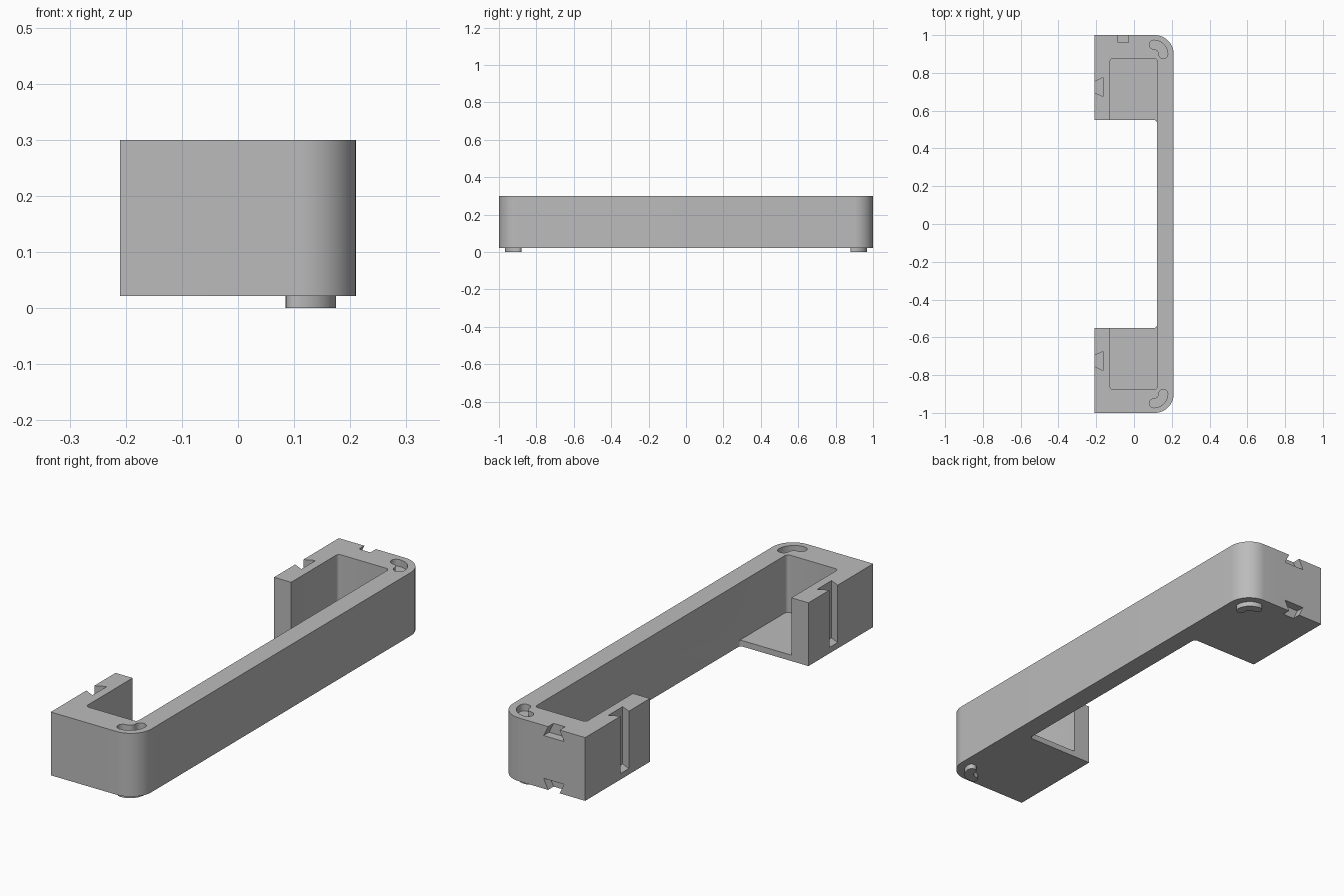
import bpy, bmesh
from math import cos, sin, pi, radians
from mathutils import Matrix

if "Cube" in bpy.data.objects:
    bpy.data.objects.remove(bpy.data.objects["Cube"], do_unlink=True)

grey = bpy.data.materials.new("plain grey")
grey.use_nodes = True
colour = (0.5, 0.5, 0.5, 1)
grey.diffuse_color = colour
grey.node_tree.nodes["Principled BSDF"].inputs["Base Color"].default_value = colour

BOTTOM, TOP, FLOOR = 0.022, 0.30, 0.048
HALF_X, WALL_IN = 0.21, 0.122


def arc(cx, cy, r, start, end, steps):
    angles = [radians(start + (end - start) * i / steps) for i in range(steps + 1)]
    return [(cx + r * cos(a), cy + r * sin(a)) for a in angles]


def rounded_rect(x0, x1, y0, y1, left_r, right_r, steps):
    """Rectangle outline with separate radii on its two x sides."""
    pts = []
    for x, y, sx, sy, r, a in ((x1, y1, -1, -1, right_r, 0), (x0, y1, 1, -1, left_r, 90),
                               (x0, y0, 1, 1, left_r, 180), (x1, y0, -1, 1, right_r, 270)):
        pts += arc(x + sx * r, y + sy * r, r, a, a + 90, steps) if r else [(x, y)]
    return pts


def kidney(half_width, side):
    """Curved slot outline following the rounded outer corner."""
    cx, cy, r, n = 0.105, 0.899, 0.05, 12
    pts = arc(cx, cy, r + half_width, 0, 90, n)
    pts += arc(cx, cy + r, half_width, 90, 270, n)[1:]
    pts += arc(cx, cy, r - half_width, 90, 0, n)[1:]
    pts += arc(cx + r, cy, half_width, 180, 360, n)[1:-1]
    return [(x, y * side) for x, y in pts]


def prism(name, outline, low, high, matrix=Matrix()):
    """Extrude an outline along z, then place it."""
    bm = bmesh.new()
    base = bm.faces.new([bm.verts.new((x, y, low)) for x, y in outline])
    new = bmesh.ops.extrude_face_region(bm, geom=[base])["geom"]
    verts = [v for v in new if isinstance(v, bmesh.types.BMVert)]
    bmesh.ops.translate(bm, verts=verts, vec=(0, 0, high - low))
    bmesh.ops.transform(bm, matrix=matrix, verts=bm.verts)
    bmesh.ops.recalc_face_normals(bm, faces=bm.faces)
    mesh = bpy.data.meshes.new(name)
    bm.to_mesh(mesh)
    bm.free()
    mesh.materials.append(grey)
    obj = bpy.data.objects.new(name, mesh)
    bpy.context.collection.objects.link(obj)
    return obj


def activate(obj):
    bpy.ops.object.select_all(action='DESELECT')
    obj.select_set(True)
    bpy.context.view_layer.objects.active = obj


def cut(target, cutter):
    mod = target.modifiers.new("cut", 'BOOLEAN')
    mod.operation, mod.solver, mod.object = 'DIFFERENCE', 'EXACT', cutter
    activate(target)
    bpy.ops.object.modifier_apply(modifier=mod.name)
    bpy.data.objects.remove(cutter, do_unlink=True)


# Solid bar with rounded outer corners
body = prism("bracket_body", rounded_rect(-HALF_X, HALF_X, -1, 1, 0, 0.1, 16), BOTTOM, TOP)

# Open middle, then the pockets above the two end floors
cut(body, prism("middle_gap", rounded_rect(-0.4, WALL_IN, -0.55, 0.55, 0, 0.015, 5), -0.1, 0.5))
cut(body, prism("pocket", rounded_rect(-0.127, WALL_IN, -0.876, 0.876, 0.015, 0.015, 5), FLOOR, 0.5))

# Dovetail profile: narrow mouth at y = 0, wide at the inner end
dovetail = [(-0.05, -0.045), (0.05, -0.045), (0.028, 0), (0.028, 0.02), (-0.028, 0.02), (-0.028, 0)]

# Upright dovetail grooves in the short side walls
for side in (-1, 1):
    place = Matrix.Translation((-HALF_X, 0.725 * side, 0)) @ Matrix.Rotation(pi / 2, 4, 'Z')
    cut(body, prism("groove", dovetail, FLOOR, 0.4, place))

# Dovetail notches in the back end, at the upper and lower edges
for z, turn in ((TOP, 1), (BOTTOM, -1)):
    place = Matrix.Translation((-0.058, 1, z)) @ Matrix.Rotation(turn * pi / 2, 4, 'X')
    low, high = (-0.1, 0.038) if turn > 0 else (-0.038, 0.1)
    cut(body, prism("notch", dovetail, low, high, place))

# Curved stacking sockets on top and matching pegs below
parts = [body]
for side, label in ((-1, "front"), (1, "back")):
    cut(body, prism("socket", kidney(0.024, side), TOP - 0.03, 0.4))
    parts.append(prism(label + "_peg", kidney(0.02, side), 0, BOTTOM + 0.003))

for part in parts:
    activate(part)
    bpy.ops.object.shade_smooth_by_angle(angle=radians(30))
